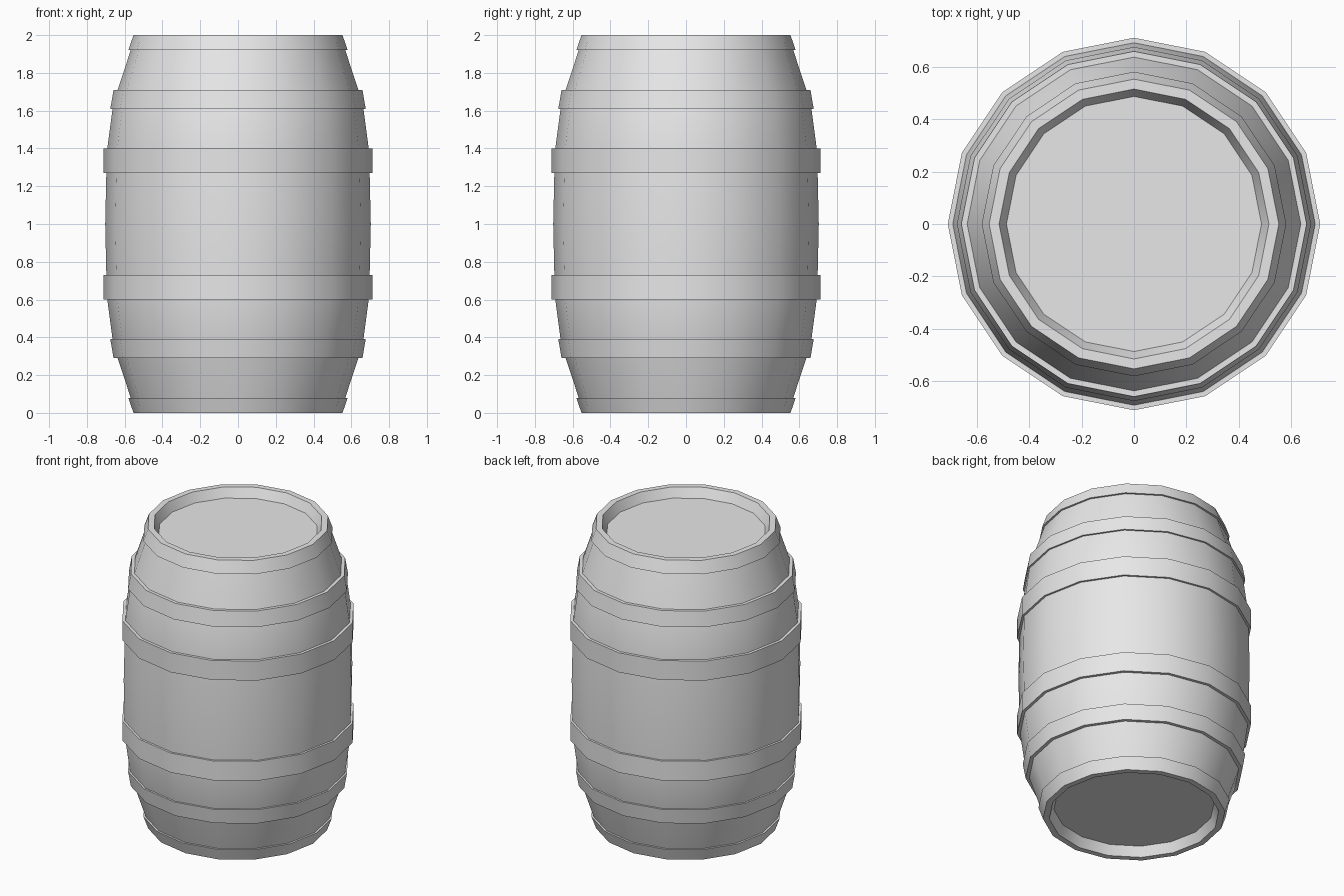
import bpy, bmesh, math
from mathutils import Matrix

SIDES = 16

cube = bpy.data.objects.get("Cube")
if cube:
    bpy.data.objects.remove(cube, do_unlink=True)

grey = bpy.data.materials.new("light_grey")
grey.use_nodes = True
grey.diffuse_color = (0.8, 0.8, 0.8, 1)
grey.node_tree.nodes["Principled BSDF"].inputs["Base Color"].default_value = (0.8, 0.8, 0.8, 1)


def lathe(name, profile, closed):
    """Revolve (radius, height) points around z; open profiles get flat end caps."""
    bm = bmesh.new()
    rings = []
    for r, z in profile:
        rings.append([bm.verts.new(Matrix.Rotation(math.tau * i / SIDES, 3, "Z") @ bm_point(r, z))
                      for i in range(SIDES)])
    pairs = list(zip(rings, rings[1:]))
    if closed:
        pairs.append((rings[-1], rings[0]))
    else:
        bm.faces.new(rings[0])
        bm.faces.new(rings[-1])
    for low, high in pairs:
        for i in range(SIDES):
            j = (i + 1) % SIDES
            bm.faces.new((low[i], low[j], high[j], high[i]))
    bmesh.ops.recalc_face_normals(bm, faces=bm.faces)
    mesh = bpy.data.meshes.new(name)
    bm.to_mesh(mesh)
    bm.free()
    mesh.materials.append(grey)
    obj = bpy.data.objects.new(name, mesh)
    bpy.context.collection.objects.link(obj)
    bpy.ops.object.select_all(action="DESELECT")
    obj.select_set(True)
    bpy.context.view_layer.objects.active = obj
    bpy.ops.object.shade_smooth_by_angle(angle=math.radians(30))
    return obj


def bm_point(r, z):
    return Matrix.Translation((r, 0, z)).translation


def flip(profile):
    """Mirror a profile about mid height."""
    return [(r, 2 - z) for r, z in reversed(profile)]


# Barrel body: recessed lid, rim with end hoop, bulging staves
lower = [(0.487, 0.062), (0.515, 0), (0.553, 0), (0.581, 0.08), (0.568, 0.08),
         (0.637, 0.29), (0.664, 0.39), (0.692, 0.6), (0.697, 0.73)]
lathe("barrel_body", lower + [(0.703, 1)] + flip(lower), False)

# Raised hoops, mirrored between the lower and upper halves
hoops = {
    "outer_hoop": [(0.6, 0.29), (0.659, 0.29), (0.676, 0.39), (0.63, 0.39)],
    "middle_hoop": [(0.66, 0.6), (0.711, 0.6), (0.711, 0.73), (0.66, 0.73)],
}
for name, profile in hoops.items():
    lathe("lower_" + name, profile, True)
    lathe("upper_" + name, flip(profile), True)
